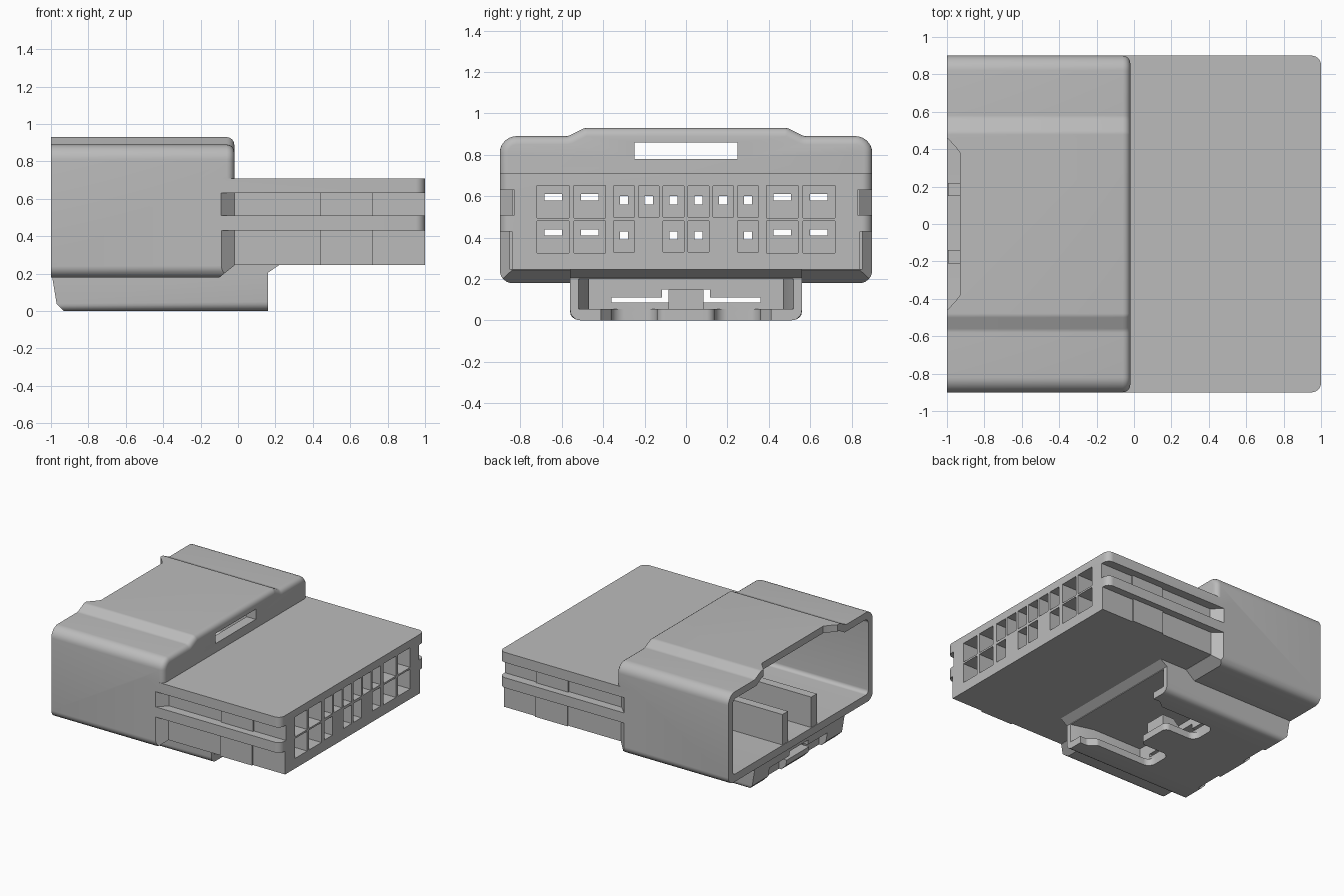
import bpy, bmesh, math
from mathutils import Vector

cube = bpy.data.objects.get("Cube")
if cube:
    bpy.data.objects.remove(cube, do_unlink=True)

grey = bpy.data.materials.new("plastic_grey")
grey.use_nodes = True
COLOUR = (0.5, 0.5, 0.5, 1)
grey.diffuse_color = COLOUR
grey.node_tree.nodes["Principled BSDF"].inputs["Base Color"].default_value = COLOUR


def rounded(points, steps=6):
    """Replace each (a, b, radius) corner with an arc."""
    out = []
    for i, (a, b, r) in enumerate(points):
        p = Vector((a, b))
        if r == 0:
            out.append(p)
            continue
        u = (Vector(points[i - 1][:2]) - p).normalized()
        v = (Vector(points[(i + 1) % len(points)][:2]) - p).normalized()
        half = u.angle(v) / 2
        reach = r / math.tan(half)
        centre = p + (u + v).normalized() * r / math.sin(half)
        s, e = p + u * reach - centre, p + v * reach - centre
        for k in range(steps + 1):
            t = k / steps
            out.append(centre + s.lerp(e, t).normalized() * r)
    return out


def mirrored(half):
    """Complete a half profile given for positive first coordinate."""
    return half + [(-h[0], *h[1:]) for h in reversed(half)]


def add_prism(bm, pts, axis, lo, hi):
    place = {"x": lambda a, b, c: (c, a, b),
             "y": lambda a, b, c: (a, c, b),
             "z": lambda a, b, c: (a, b, c)}[axis]
    rings = [[bm.verts.new(place(p[0], p[1], c)) for p in pts] for c in (lo, hi)]
    bm.faces.new(rings[0])
    bm.faces.new(rings[1])
    for i in range(len(pts)):
        j = (i + 1) % len(pts)
        bm.faces.new((rings[0][i], rings[0][j], rings[1][j], rings[1][i]))
    bmesh.ops.recalc_face_normals(bm, faces=bm.faces)


def add_box(bm, x, y, z):
    add_prism(bm, [(x[0], y[0]), (x[1], y[0]), (x[1], y[1]), (x[0], y[1])], "z", *z)


def finish(bm, name):
    mesh = bpy.data.meshes.new(name)
    bm.to_mesh(mesh)
    bm.free()
    mesh.materials.append(grey)
    ob = bpy.data.objects.new(name, mesh)
    bpy.context.collection.objects.link(ob)
    return ob


def prism(name, pts, axis, lo, hi):
    bm = bmesh.new()
    add_prism(bm, pts, axis, lo, hi)
    return finish(bm, name)


def boxes(name, items):
    bm = bmesh.new()
    for item in items:
        add_box(bm, *item)
    return finish(bm, name)


def combine(target, tool, operation="DIFFERENCE"):
    mod = target.modifiers.new("combine", "BOOLEAN")
    mod.operation, mod.solver, mod.object = operation, "EXACT", tool
    graph = bpy.context.evaluated_depsgraph_get()
    mesh = bpy.data.meshes.new_from_object(target.evaluated_get(graph))
    target.modifiers.clear()
    target.data = mesh
    bpy.data.objects.remove(tool, do_unlink=True)


# Outer shell with raised top and rounded rear rim
bm = bmesh.new()
shell = rounded(mirrored([(0.9, 0.18, 0.06), (0.9, 0.89, 0.08),
                          (0.57, 0.89, 0.05), (0.49, 0.93, 0.05)]))
add_prism(bm, shell, "x", -1, -0.02)
rim = [e for e in bm.edges if all(v.co.x > -0.1 for v in e.verts)]
bmesh.ops.bevel(bm, geom=rim, offset=0.04, segments=4, profile=0.5, affect="EDGES")
body = finish(bm, "connector_housing")
combine(body, prism("heel_cut", [(-0.1, 0.179), (0.02, 0.275), (0.02, 0.1), (-0.1, 0.1)],
                    "y", -1, 1))

# Terminal block
block = rounded([(-0.2, -0.9, 0), (1, -0.9, 0.05), (1, 0.9, 0.05), (-0.2, 0.9, 0)])
combine(body, prism("terminal_block", block, "z", 0.245, 0.71), "UNION")

# Side grooves, with a slightly raised panel in each
for side in (-1, 1):
    for depth, z in ((0.83, (0.51, 0.63)), (0.84, (0.2, 0.43))):
        outline = [(-0.1, 0.91), (-0.02, depth), (0.44, depth), (0.44, depth + 0.012),
                   (0.72, depth + 0.012), (0.72, depth), (1.1, depth), (1.1, 1), (-0.1, 1)]
        combine(body, prism("groove", [(x, y * side) for x, y in outline], "z", *z))

# Latch housing underneath
bm = bmesh.new()
add_prism(bm, [(-0.995, 0.19), (-0.97, 0.04), (-0.93, 0), (0.16, 0), (0.16, 0.205),
               (0.24, 0.26), (0, 0.3), (-0.9, 0.3)], "y", -0.56, 0.56)
low = [e for e in bm.edges if all(v.co.z < 0.001 for v in e.verts)
       and abs(e.verts[0].co.x - e.verts[1].co.x) > 0.5]
bmesh.ops.bevel(bm, geom=low, offset=0.05, segments=5, profile=0.5, affect="EDGES")
combine(body, finish(bm, "latch_housing"), "UNION")

# Mating cavity, open at the left end
cavity = rounded(mirrored([(0.845, 0.24, 0.03), (0.845, 0.835, 0.04),
                           (0.55, 0.835, 0.02), (0.48, 0.875, 0.02)]))
combine(body, prism("cavity", cavity, "x", -1.2, -0.1))
combine(body, prism("lip_notch", [(-1.1, 0.5), (-1, 0.46), (-0.96, 0.42), (-0.93, 0.38),
                                  (-0.93, -0.38), (-0.96, -0.42), (-1, -0.46), (-1.1, -0.5)],
                    "z", 0.78, 1))
combine(body, boxes("window", [((-0.2, 0.1), (-0.25, 0.25), (0.78, 0.86))]))

# Latch pocket, its lower opening around the tongue, and the sight slot
pocket = [(0.3, -0.56), (0.3, 0.56), (0.16, 0.52), (-0.02, 0.47), (-0.45, 0.47),
          (-0.45, -0.47), (-0.02, -0.47), (0.16, -0.52)]
combine(body, prism("pocket", pocket, "z", 0.055, 0.2))
right = [(0.3, -0.41, 0), (0.1, -0.41, 0.03), (0.04, -0.36, 0.03), (-0.45, -0.36, 0.06),
         (-0.45, -0.14, 0.06), (-0.18, -0.14, 0.04)]
opening = rounded(right + [(x, -y, r) for x, y, r in reversed(right)])
combine(body, prism("opening", opening, "z", -0.1, 0.1))
slot = mirrored([(0.36, 0.085), (0.36, 0.11), (0.115, 0.11), (0.115, 0.15)])
combine(body, prism("sight_slot", slot, "x", -1.2, -0.4))
combine(body, boxes("foot_notches", [((-1.2, -0.91), (y, y + 0.22), (-0.1, 0.09))
                                     for y in (-0.36, 0.14)]))

# Terminal pockets and the contact holes behind them
pockets, holes = [], []
wide = [s * y for y in (0.465, 0.642) for s in (-1, 1)]
small = {0.575: (-0.3, -0.18, -0.06, 0.06, 0.18, 0.3), 0.405: (-0.3, -0.06, 0.06, 0.3)}
for z, narrow in small.items():
    for y in wide:
        pockets.append(((0.3, 1.1), (y - 0.077, y + 0.077), (z - 0.08, z + 0.076)))
        holes.append(((-0.2, 0.4), (y - 0.042, y + 0.042), (z + 0.005, z + 0.035)))
    for y in narrow:
        pockets.append(((0.3, 1.1), (y - 0.05, y + 0.05), (z - 0.075, z + 0.074)))
        holes.append(((-0.2, 0.4), (y - 0.02, y + 0.02), (z - 0.015, z + 0.025)))
combine(body, boxes("terminal_pockets", pockets))
combine(body, boxes("contact_holes", holes))

# Guide ribs in the cavity and the catch on the latch tongue
ribs = boxes("guide_ribs", [((-0.995, -0.09), (y, y + 0.07), (0.23, 0.48))
                            for y in (-0.21, 0.15)])
catch = prism("latch_catch", [(-0.42, 0.04), (-0.2, 0.04), (-0.2, 0.15), (-0.3, 0.15)],
              "y", -0.085, 0.085)

for ob in (body, ribs, catch):
    bpy.ops.object.select_all(action="DESELECT")
    ob.select_set(True)
    bpy.context.view_layer.objects.active = ob
    bpy.ops.object.shade_smooth_by_angle(angle=math.radians(30))
